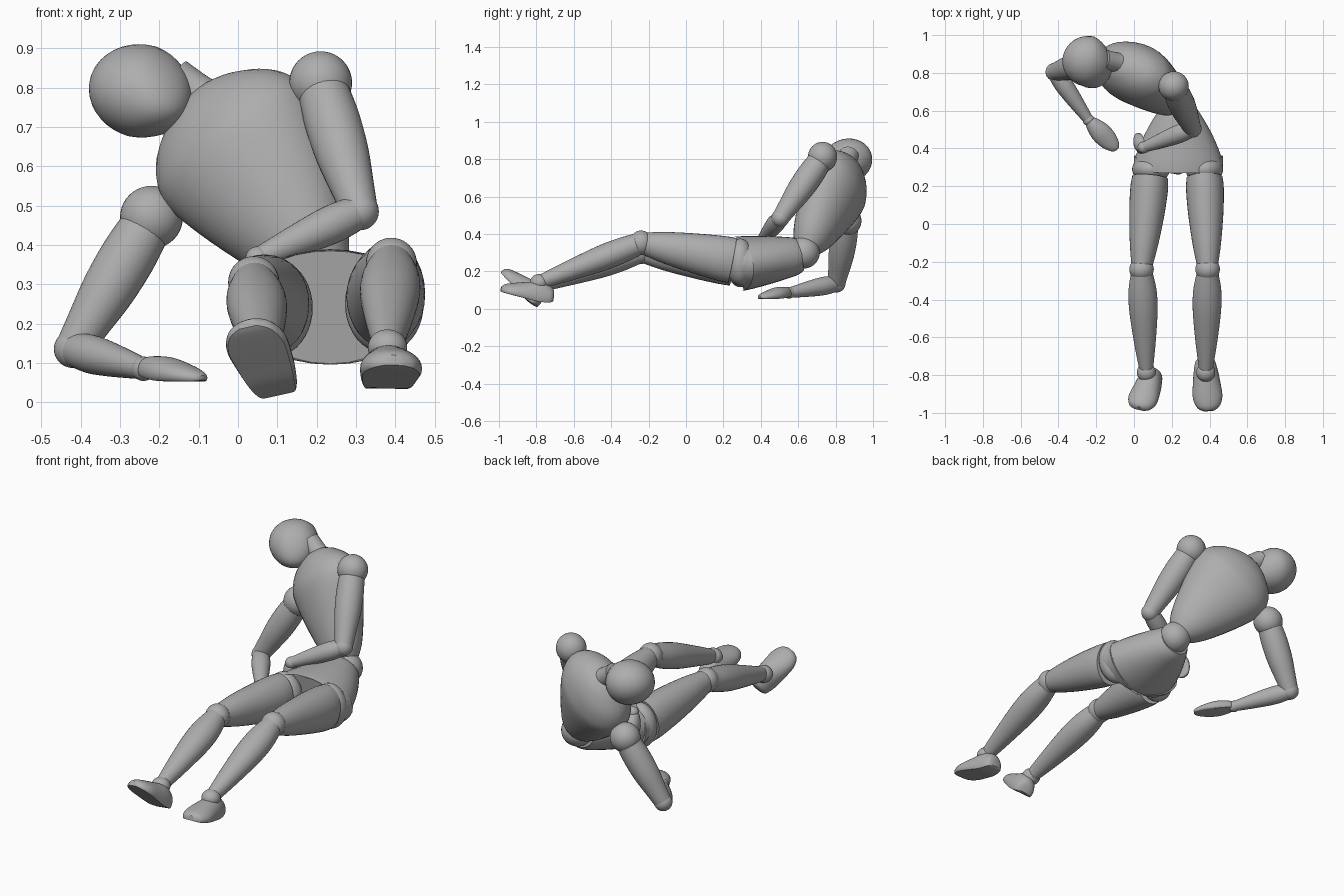
import bpy, bmesh, math
from mathutils import Vector as V

cube = bpy.data.objects.get("Cube")
if cube:
    bpy.data.objects.remove(cube)

grey = bpy.data.materials.new("plain grey")
grey.use_nodes = True
COLOUR = (0.42, 0.42, 0.42, 1)
grey.diffuse_color = COLOUR
grey.node_tree.nodes["Principled BSDF"].inputs["Base Color"].default_value = COLOUR
SEGMENTS = 32


def finish(name, bm, angle=40):
    bmesh.ops.recalc_face_normals(bm, faces=bm.faces)
    mesh = bpy.data.meshes.new(name)
    bm.to_mesh(mesh)
    bm.free()
    mesh.materials.append(grey)
    obj = bpy.data.objects.new(name, mesh)
    bpy.context.collection.objects.link(obj)
    bpy.ops.object.select_all(action='DESELECT')
    obj.select_set(True)
    bpy.context.view_layer.objects.active = obj
    bpy.ops.object.shade_smooth_by_angle(angle=math.radians(angle))


def smooth_stations(stations, steps=4):
    """Catmull-Rom interpolation of (position, half width, half height)."""
    pts = [V(s) for s in stations]
    pts = [pts[0]] + pts + [pts[-1]]
    out = []
    for a, b, c, d in zip(pts, pts[1:], pts[2:], pts[3:]):
        for k in range(steps):
            f = k / steps
            out.append(b + (c - a) * f / 2 + (a * 2 - b * 5 + c * 4 - d) * f * f / 2
                       + (b * 3 - a - c * 3 + d) * f ** 3 / 2)
    return out + [pts[-1]]


def loft(name, start, end, stations, up=(0, 0, 1), flat=1.0, warp=None):
    """Oval rings from start to end; flat < 1 cuts the underside level."""
    start, end = V(start), V(end)
    axis = (end - start).normalized()
    side = V(up).cross(axis).normalized()
    top = axis.cross(side)
    bm = bmesh.new()
    rings = []
    for t, w, h in smooth_stations(stations):
        ring = []
        for i in range(SEGMENTS):
            a = math.tau * i / SEGMENTS
            p = start.lerp(end, t) + side * w * math.cos(a) + top * h * max(math.sin(a), -flat)
            ring.append(bm.verts.new(p))
        rings.append(ring)
    for r, q in zip(rings, rings[1:]):
        for i in range(SEGMENTS):
            j = (i + 1) % SEGMENTS
            bm.faces.new((r[i], r[j], q[j], q[i]))
    if warp:
        warp(rings)
    bm.faces.new(rings[0])
    bm.faces.new(rings[-1])
    finish(name, bm)


def ball(name, centre, size, shape=None):
    bm = bmesh.new()
    bmesh.ops.create_uvsphere(bm, u_segments=SEGMENTS, v_segments=20, radius=1)
    for v in bm.verts:
        v.co = V(centre) + (shape(v.co) if shape else v.co * V(size))
    finish(name, bm)


# Head: egg with narrow jaw, lying towards the right shoulder
head_up = V((-.9, .2, .25)).normalized()
head_front = V((.1, -.95, -.3))
head_front = (head_front - head_up * head_front.dot(head_up)).normalized()
head_side = head_front.cross(head_up)


def head_shape(p):
    jaw = max(0, -p.z)
    width = .118 * (1 - .3 * jaw * max(0, p.x + .4))
    return head_side * p.y * width + head_front * (p.x * .135 + jaw * .035) + head_up * p.z * .137


ball("head", (-.243, .862, .79), 1, head_shape)
loft("neck", (-.02, .84, .73), (-.16, .87, .82), [(0, .065, .065), (.5, .052, .052), (1, .055, .055)])

# Torso
waist, chest_up, chest_front = V((.24, .63, .3)), V((-.53, .38, .76)), V((-.42, -.9, .16))
loft("torso", waist, waist + chest_up,
     [(.04, .075, .07), (.1, .115, .1), (.2, .16, .125), (.34, .21, .15), (.44, .235, .16),
      (.5, .228, .15), (.56, .19, .125), (.61, .12, .085), (.635, .06, .045)], up=chest_front)
ball("waist_ball", waist, V((.085, .085, .085)))


# Pelvis: front edge pulled into a wedge between the thighs
def wedge(rings):
    for v in rings[-1]:
        v.co.y += .08 * abs(v.co.x - .235) / .235


loft("pelvis", (.235, .62, .285), (.235, .28, .24),
     [(0, .09, .08), (.1, .115, .1), (.35, .165, .118), (.6, .205, .132), (.85, .235, .143),
      (1, .235, .146)], warp=wedge)

# Legs
legs = {
    "right": dict(hip=(.09, .29, .24), knee=(.04, -.24, .305), ankle=(.065, -.785, .125),
                  heel=(.105, -.79, .025), toe=(.025, -.98, .195), up=(0, .7, .7)),
    "left": dict(hip=(.372, .29, .25), knee=(.39, -.24, .352), ankle=(.38, -.785, .14),
                 heel=(.375, -.71, .05), toe=(.395, -.99, .1), up=(0, .2, 1)),
}
for s, j in legs.items():
    ball(s + "_hip", j["hip"], V((.1, .075, .125)))
    loft(s + "_thigh", j["hip"], j["knee"],
         [(.08, .095, .122), (.2, .1, .12), (.45, .093, .107), (.75, .075, .085), (.97, .055, .06)])
    ball(s + "_knee", j["knee"], V((.065, .062, .066)))
    loft(s + "_shin", j["knee"], j["ankle"],
         [(.04, .058, .06), (.2, .074, .068), (.4, .075, .068), (.7, .058, .054), (.98, .036, .038)])
    ball(s + "_ankle", j["ankle"], V((.05, .05, .045)))
    loft(s + "_foot", j["heel"], j["toe"],
         [(0, .025, .03), (.05, .05, .06), (.25, .064, .085), (.5, .074, .07), (.75, .078, .052),
          (.93, .058, .036), (1, .025, .02)], up=j["up"], flat=.3)

# Arms
arms = {
    "right": dict(shoulder=(-.22, .86, .47), elbow=(-.42, .805, .135), wrist=(-.24, .55, .085),
                  tip=(-.09, .395, .06), up=(0, 0, 1)),
    "left": dict(shoulder=(.21, .73, .812), elbow=(.31, .505, .485), wrist=(.05, .405, .365),
                 tip=(.02, .45, .22), up=(-1, -.3, 0)),
}
for s, j in arms.items():
    ball(s + "_shoulder", j["shoulder"], V((.08, .078, .08)))
    loft(s + "_upper_arm", j["shoulder"], j["elbow"],
         [(.1, .066, .066), (.3, .071, .071), (.55, .068, .068), (.8, .056, .056), (1, .046, .046)])
    ball(s + "_elbow", j["elbow"], V((.048, .048, .048)))
    loft(s + "_forearm", j["elbow"], j["wrist"],
         [(0, .042, .042), (.25, .049, .049), (.55, .043, .043), (1, .027, .027)])
    ball(s + "_wrist", j["wrist"], V((.031, .031, .031)))
    loft(s + "_hand", j["wrist"], j["tip"],
         [(0, .02, .024), (.1, .036, .034), (.4, .054, .04), (.7, .05, .03), (.93, .03, .018),
          (1, .012, .008)], up=j["up"], flat=.5)
